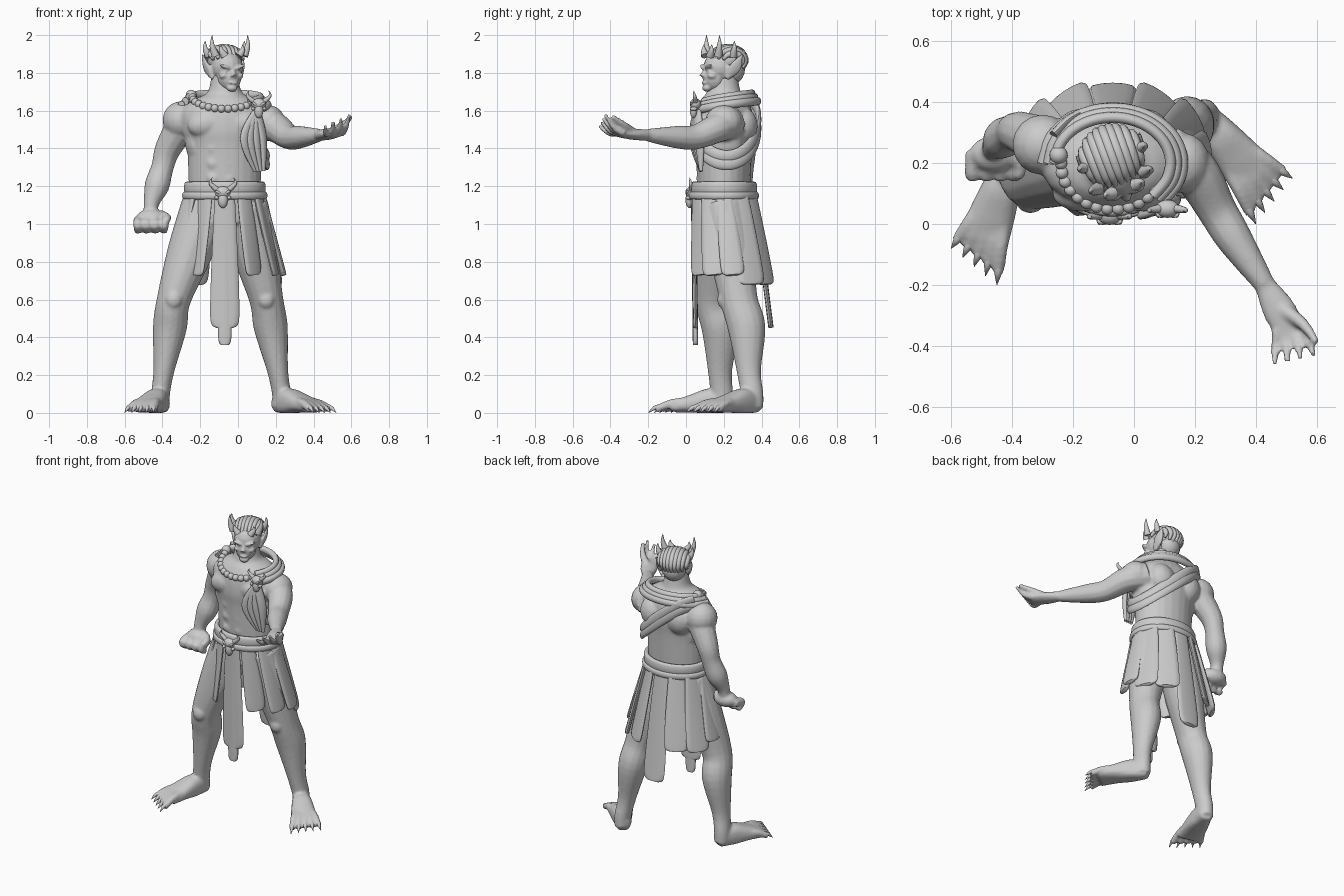
import bpy
import bmesh
import math
from mathutils import Vector, Matrix

if "Cube" in bpy.data.objects:
    bpy.data.objects.remove(bpy.data.objects["Cube"], do_unlink=True)

GREY = (.6, .6, .6, 1)
clay = bpy.data.materials.new("grey clay")
clay.use_nodes = True
clay.diffuse_color = GREY
clay.node_tree.nodes["Principled BSDF"].inputs["Base Color"].default_value = GREY

AXIS = Vector((-.07, .2, 0))
SIDEWAYS, FORWARD, UP = Vector((1, 0, 0)), Vector((0, 1, 0)), Vector((0, 0, 1))
MIRROR = (-1, 1)


def lerp(start, end, amount):
    return Vector(start).lerp(Vector(end), amount)


def around(degrees, wide, deep, height):
    """Point on an ellipse about the body: zero is in front, a quarter turn is its left."""
    angle = math.radians(degrees)
    return AXIS + Vector((wide * math.sin(angle), -deep * math.cos(angle), height))


def spline(before, start, end, after, amount):
    curve = 3 * (start - end) + after - before
    slope = 2 * before - 5 * start + 4 * end - after
    return start + amount / 2 * (end - before + amount * (slope + amount * curve))


def smooth_path(points, closed, steps=5):
    count = len(points)
    path = []
    for span in range(count if closed else count - 1):
        window = range(span - 1, span + 3)
        near = [points[i % count if closed else max(0, min(count - 1, i))] for i in window]
        for step in range(steps):
            path.append([spline(*values, step / steps) for values in zip(*near)])
    return path if closed else path + [list(points[-1])]


def loft(bm, points, facing=None, sides=12, closed=False, square=1):
    """Tube through (x, y, z, half width, half depth); without facing, depth points off the body."""
    points = [tuple(p) if len(p) == 5 else (*p, p[-1]) for p in points]
    path = smooth_path(points, closed)
    last = len(path) - 1
    rings = []
    for i, (x, y, z, wide, deep) in enumerate(path):
        here = Vector((x, y, z))
        after = path[(i + 1) % len(path)] if closed else path[min(i + 1, last)]
        before = path[i - 1] if closed else path[max(i - 1, 0)]
        along = (Vector(after[:3]) - Vector(before[:3])).normalized()
        outward = facing or Vector((x - AXIS.x, y - AXIS.y, 0))
        side = along.cross(outward).normalized()
        normal = side.cross(along)
        ring = []
        for k in range(sides):
            angle = math.tau * k / sides
            across, out = (math.copysign(abs(v) ** square, v) for v in (math.cos(angle), math.sin(angle)))
            spot = here + side * across * max(wide, .001) + normal * out * max(deep, .001)
            spot.z = max(spot.z, 0)
            ring.append(bm.verts.new(spot))
        rings.append(ring)
    pairs = list(zip(rings, rings[1:]))
    if closed:
        pairs.append((rings[-1], rings[0]))
    else:
        bm.faces.new(rings[0][::-1])
        bm.faces.new(rings[-1])
    for low, high in pairs:
        for k in range(sides):
            n = (k + 1) % sides
            bm.faces.new((low[k], low[n], high[n], high[k]))


def taper(bm, start, end, thick, tip=.001, bend=(0, 0, 0)):
    """Round spike or finger, pushed sideways in the middle by bend."""
    middle = lerp(start, end, .5) + Vector(bend)
    facing = (Vector(end) - Vector(start)).orthogonal()
    stops = ((start, thick), (middle, lerp((thick,) * 3, (tip,) * 3, .4).x), (end, tip))
    loft(bm, [(*spot, radius) for spot, radius in stops], facing, 10)


def ball(bm, centre, radii, tilt=0):
    place = Matrix.Translation(centre) @ Matrix.Rotation(tilt, 4, "Y") @ Matrix.Diagonal((*radii, 1))
    bmesh.ops.create_uvsphere(bm, u_segments=16, v_segments=10, radius=1, matrix=place)


def finish(bm, name, voxel=0, place=None):
    if place:
        bm.transform(place)
    bmesh.ops.recalc_face_normals(bm, faces=bm.faces[:])
    mesh = bpy.data.meshes.new(name)
    bm.to_mesh(mesh)
    bm.free()
    mesh.materials.append(clay)
    for face in mesh.polygons:
        face.use_smooth = True
    mesh.set_sharp_from_angle(angle=math.radians(55))
    obj = bpy.data.objects.new(name, mesh)
    bpy.context.collection.objects.link(obj)
    if voxel:
        fuse = obj.modifiers.new("fuse", "REMESH")
        fuse.mode, fuse.voxel_size, fuse.use_smooth_shade = "VOXEL", voxel, True
        soften = obj.modifiers.new("soften", "SMOOTH")
        soften.factor, soften.iterations = .5, 4


# Torso and neck
body, claws = bmesh.new(), bmesh.new()
trunk = ((1, .17, .13), (1.2, .19, .14), (1.4, .2, .15), (1.5, .23, .16), (1.6, .23, .15),
         (1.66, .16, .12), (1.7, .09, .09), (1.8, .07, .07))
loft(body, [(AXIS.x, AXIS.y, *row) for row in trunk], FORWARD, 24)
for s in MIRROR:
    ball(body, AXIS + Vector((s * .1, -.1, 1.53)), (.1, .06, .07), s * .2)
    ball(body, AXIS + Vector((s * .1, .1, 1.52)), (.09, .08, .1), s * .3)
    ball(body, AXIS + Vector((s * .15, 0, 1.42)), (.06, .1, .12), s * .2)
    for row in range(3):
        ball(body, (s * .04 - .09, .08, 1.4 - row * .08), (.036, .026, .034))

# Right arm with a half closed hand
ball(body, (-.3, .26, 1.55), (.1, .1, .1))
loft(body, [(-.28, .26, 1.55, .09), (-.37, .3, 1.4, .07), (-.4, .3, 1.3, .06), (-.43, .28, 1.2, .066),
            (-.46, .25, 1.1, .04), (-.46, .24, 1, .04)], FORWARD)
ball(body, (-.46, .23, 1.03), (.08, .06, .05))
taper(body, (-.41, .24, 1.05), (-.38, .15, 1.02), .025, .018, SIDEWAYS * .02)
for i in range(4):
    x = i * .046 - .53
    loft(body, [(x, .24, 1.02, .025), (x, .16, 1, .026), (x, .2, .96, .02)], SIDEWAYS)

# Left arm reaching forward with an open hand
wrist, palm = (.43, -.2, 1.47), (.52, -.36, 1.48)
ball(body, (.16, .2, 1.54), (.09, .1, .09))
loft(body, [(.1, .24, 1.54, .09), (.2, .17, 1.51, .08), (.27, .05, 1.46, .066), (.33, -.05, 1.46, .06),
            (*wrist, .035)], UP)
loft(body, [(*wrist, .035, .03), (*lerp(wrist, palm, .5), .055, .03), (*palm, .05, .02)], UP)
taper(body, lerp(wrist, palm, .4), (.6, -.39, 1.57), .026, .011, SIDEWAYS * .02)
for i in range(4):
    base = lerp((.55, -.33, 1.48), (.47, -.35, 1.48), i / 3)
    taper(body, base, lerp((.59, -.43, 1.58), (.46, -.46, 1.52), i / 3), .02, .01, UP * -.02)


def leg(hip, knee, ankle):
    calf = lerp(knee, ankle, .3) + FORWARD * .02
    stops = ((hip, .13, .13), (lerp(hip, knee, .5), .12, .12), (knee, .09, .1), (calf, .09, .1),
             (lerp(knee, ankle, .75), .056, .065), (ankle, .05, .06), (lerp(ankle, ankle - UP, .07), .05, .06))
    loft(body, [(*spot, wide, deep) for spot, wide, deep in stops], FORWARD, 16)
    ball(body, knee - FORWARD * .08, (.045, .035, .05))


def foot(ankle, outer_claw, inner_claw):
    front = lerp(ankle, lerp(outer_claw, inner_claw, .5), .75)
    stops = ((-.15, .04, .04, .04), (.2, .06, .06, .07), (.6, .05, .075, .05), (1, .03, .085, .03))
    loft(body, [(*lerp(ankle, front, along).xy, *size) for along, *size in stops], UP, 16, square=.8)
    for i in range(5):
        claw = lerp(outer_claw, inner_claw, i / 4)
        toe = lerp(ankle, claw, .83)
        toe.z = .03
        taper(body, lerp(ankle, toe, .6), lerp(toe, claw, .4), .026, .02, UP * .01)
        taper(claws, toe, claw, .018, bend=UP * .01)


# Legs and clawed feet
for hip, knee, ankle, outer, inner in (
        ((-.17, .2, 1.1), (-.34, .15, .6), (-.41, .19, .1), (-.6, -.08, 0), (-.45, -.2, 0)),
        ((.03, .2, 1.1), (.15, .28, .6), (.23, .35, .1), (.52, .15, 0), (.4, 0, 0))):
    leg(*map(Vector, (hip, knee, ankle)))
    foot(ankle, outer, inner)
finish(body, "body", .009)
finish(claws, "toe_claws")

# Head, modelled facing forward and then turned
head, hair = bmesh.new(), bmesh.new()
turned = Matrix.Translation((-.06, .19, 0)) @ Matrix.Rotation(math.radians(20), 4, "Z")
ball(head, (0, 0, 1.83), (.085, .1, .09))
ball(head, (0, -.04, 1.775), (.064, .066, .074))
ball(head, (0, -.085, 1.72), (.03, .024, .02))
ball(head, (0, -.1, 1.747), (.026, .012, .007))
taper(head, (0, -.09, 1.82), (0, -.11, 1.78), .01, .018)
for s in MIRROR:
    ball(head, (s * .036, -.09, 1.83), (.038, .018, .01), -s * .35)
    ball(head, (s * .045, -.07, 1.786), (.022, .028, .018), s * .4)
    ball(head, (s * .033, -.085, 1.81), (.015, .012, .007))
    loft(head, [(s * .075, 0, 1.77, .012), (s * .1, .04, 1.83, .034, .012), (s * .11, .075, 1.9, .004)], SIDEWAYS)
finish(head, "head", .006, turned)

# Swept back hair with upright horns and tufts
ball(hair, (0, .03, 1.865), (.09, .1, .078))
ball(hair, (0, .055, 1.82), (.075, .07, .08))
for i in range(-4, 5):
    u = i / 4
    crown = math.sqrt(1 - .7 * u * u)
    strand = []
    for k in range(6):
        angle = math.radians(15 + 40 * k)
        strand.append((u * .085, .03 - .1 * crown * math.cos(angle), 1.86 + .075 * crown * math.sin(angle),
                       .008 + .012 * math.sin(math.pi * k / 5)))
    loft(hair, strand, SIDEWAYS, 8)
for s in MIRROR:
    for x, y, top in ((.08, -.05, 2), (.04, -.08, 1.95), (.09, .03, 1.97)):
        taper(hair, (s * x, y, 1.89), (s * (x + .02), y, top), .022, bend=SIDEWAYS * s * .01)
finish(hair, "hair_and_horns", 0, turned)

# Belt in two layers
belt = bmesh.new()
for level, grow, height in ((1.19, 0, .035), (1.15, .01, .02)):
    loop = [around(turn, .2 + grow, .16 + grow, level) for turn in range(0, 360, 20)]
    loft(belt, [(*spot, height, .016) for spot in loop], closed=True, square=.7)
finish(belt, "belt")

# Skirt of hanging panels, longest at the middle of front and back
skirt = bmesh.new()


def panel(turn, hem, half):
    top = around(turn, .2, .16, 1.16)
    bottom = around(turn, .31, .2, hem) + FORWARD * .05
    for_width = ((0, .7), (.3, .85), (.7, 1), (.95, 1), (1, .6))
    loft(skirt, [(*lerp(top, bottom, along), half * part, .014) for along, part in for_width], square=.75)


for k in range(12):
    behind = 3 < k < 9
    panel(k * 30, .45 if k % 6 == 0 else .68 if behind else .73, .075 if behind or k == 0 else .06)
panel(0, .36, .035)
finish(skirt, "skirt_panels")

# Collar folds, strap under the left arm and front folds
cloth = bmesh.new()
for k in range(3):
    collar = [around(turn, .19 + .02 * k, .15 + .015 * k, 1.62 - .02 * k + .07 * math.sin(math.radians(turn / 2)))
              for turn in range(45, 271, 25)]
    loft(cloth, [(*spot, .022, .018) for spot in collar])
for drop in (0, .045):
    strap = [around(turn, .225, .185, 1.52 - drop - .16 * math.cos(math.radians(turn - 95) * 1.2))
             for turn in range(40, 241, 20)]
    loft(cloth, [(*spot, .03, .014) for spot in strap])
for k in range(4):
    bulge = Vector((.035 + .033 * k, .035 + .012 * k, 1.45))
    loft(cloth, [(.1, .06, 1.6, .025, .015), (*bulge, .028, .016), (.09 + .015 * k, .08, 1.28, .01)])
ball(cloth, around(-100, .18, .15, 1.68), (.03, .03, .03))
finish(cloth, "shoulder_cloth")

# Bead necklace
beads = bmesh.new()
for turn in range(-90, 61, 12):
    ball(beads, around(turn, .17, .15, 1.67 - .06 * math.cos(math.radians(turn))), (.021, .021, .021))
finish(beads, "bead_necklace")


# Horned skulls on the shoulder and belt
def skull(name, centre, size):
    bm = bmesh.new()
    ball(bm, (0, 0, .15), (.4, .3, .3))
    ball(bm, (0, -.1, -.2), (.24, .2, .4))
    for s in MIRROR:
        ball(bm, (s * .2, -.2, .15), (.2, .1, .07), -s * .5)
        ball(bm, (s * .3, -.1, -.1), (.1, .2, .1))
        taper(bm, (s * .3, 0, .3), (s * .5, -.1, .9), .14, bend=SIDEWAYS * s * .2)
        for x in (.07, .2):
            taper(bm, (s * x, -.2, -.4), (s * x, -.1, -.7), .06)
    finish(bm, name, 0, Matrix.Translation(centre) @ Matrix.Scale(size, 4))


skull("shoulder_clasp", (.11, .05, 1.62), .1)
skull("belt_skull", (-.08, .03, 1.15), .11)
